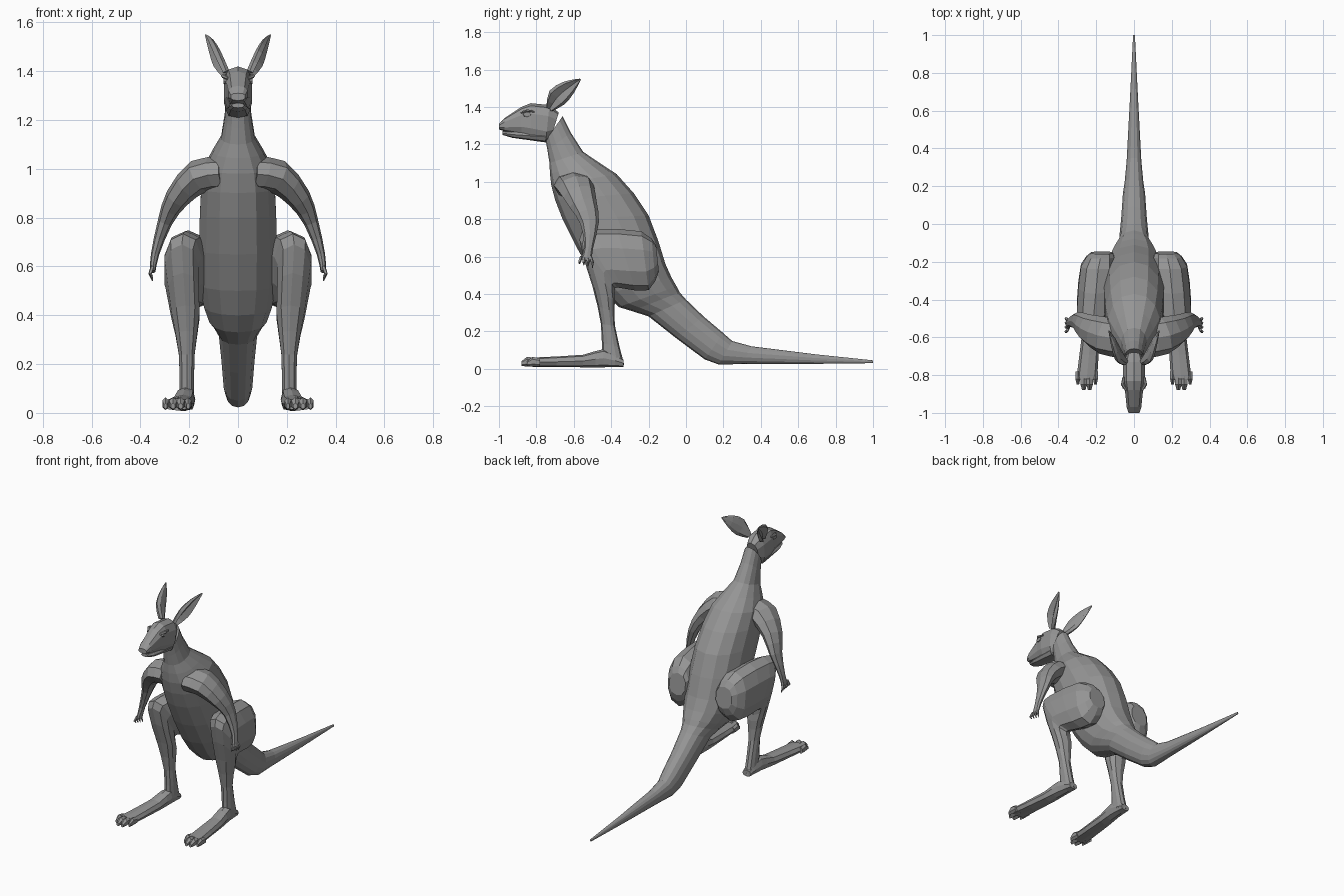
import bpy, bmesh, math
from mathutils import Vector

if "Cube" in bpy.data.objects:
    bpy.data.objects.remove(bpy.data.objects["Cube"])

GREY = (.3, .3, .3, 1)
fur = bpy.data.materials.new("grey fur")
fur.use_nodes = True
fur.diffuse_color = GREY
fur.node_tree.nodes["Principled BSDF"].inputs["Base Color"].default_value = GREY


def cut(front, back, width, x=0):
    """Cross-section spanning two side-view points, as centre and two half-vectors."""
    first, second = Vector((x, *front)), Vector((x, *back))
    return (first + second) / 2, (first - second) / 2, Vector((width, 0, 0))


def slab(y, top, base, width, x=0):
    """Upright cross-section at one depth."""
    return cut(front=(y, top), back=(y, base), width=width, x=x)


def joint(at, depth, thick):
    return Vector(at), depth, thick


def limb(joints, facing=(0, 1, 0)):
    """Turn joints into cross-sections square to the path."""
    path = [centre for centre, depth, thick in joints]
    rings = []
    for i, (centre, depth, thick) in enumerate(joints):
        along = path[min(i + 1, len(path) - 1)] - path[max(i - 1, 0)]
        along.normalize()
        face = Vector(facing)
        face = (face - along * face.dot(along)).normalized()
        rings.append((centre, face * depth, face.cross(along) * thick))
    return rings


def refine(rings):
    """Add a smoothly curved ring between each pair of rings."""
    result = [rings[0]]
    last = len(rings) - 1
    for i in range(last):
        before, start = rings[max(i - 1, 0)], rings[i]
        end, after = rings[i + 1], rings[min(i + 2, last)]
        middle = tuple((s + e) * 9 / 16 - (b + a) / 16
                       for b, s, e, a in zip(before, start, end, after))
        result += [middle, end]
    return result


def loft(name, rings, sides, mirror=True, square=1, cup=0):
    """Skin the rings; square flattens the sides, cup hollows one side."""
    bm = bmesh.new()
    loops = []
    for centre, depth, width in rings:
        loop = []
        for i in range(sides):
            angle = math.tau * i / sides
            u, w = (math.copysign(abs(f) ** square, f)
                    for f in (math.cos(angle), math.sin(angle)))
            if cup and w > .5 and abs(u) < .6:
                w = -cup
            loop.append(bm.verts.new(centre + depth * u + width * w))
        loops.append(loop)
    for lower, upper in zip(loops, loops[1:]):
        for i in range(sides):
            bm.faces.new((lower[i - 1], lower[i], upper[i], upper[i - 1]))
    bm.faces.new(loops[0])
    bm.faces.new(loops[-1])
    bmesh.ops.recalc_face_normals(bm, faces=bm.faces)
    mesh = bpy.data.meshes.new(name)
    bm.to_mesh(mesh)
    bm.free()
    mesh.materials.append(fur)
    part = bpy.data.objects.new(name, mesh)
    bpy.context.collection.objects.link(part)
    if mirror:
        part.modifiers.new("mirror", "MIRROR").use_mirror_merge = False


# Neck, trunk and tail in one skin
loft("body_and_tail", refine([
    cut(front=(-.75, 1.22), back=(-.66, 1.35), width=.05),
    cut(front=(-.73, 1.1), back=(-.55, 1.16), width=.07),
    cut(front=(-.72, .98), back=(-.37, 1.04), width=.14),
    cut(front=(-.66, .8), back=(-.2, .82), width=.16),
    cut(front=(-.5, .5), back=(-.11, .56), width=.16),
    cut(front=(-.36, .33), back=(-.05, .44), width=.12),
    cut(front=(-.2, .28), back=(0, .37), width=.08),
    cut(front=(.1, .05), back=(.2, .19), width=.06),
    cut(front=(.3, .025), back=(.35, .12), width=.04),
    cut(front=(1, .03), back=(1, .045), width=.005),
]), sides=14, mirror=False, square=.9)

# Skull and upper muzzle
loft("head", [
    cut(front=(-.68, 1.37), back=(-.72, 1.24), width=.04),
    cut(front=(-.73, 1.41), back=(-.75, 1.21), width=.06),
    slab(y=-.83, top=1.42, base=1.23, width=.06),
    slab(y=-.88, top=1.4, base=1.25, width=.05),
    slab(y=-.97, top=1.34, base=1.27, width=.04),
    slab(y=-1, top=1.31, base=1.28, width=.03),
], sides=10, mirror=False, square=.75)

# Lower jaw
loft("jaw", [
    slab(y=-.75, top=1.27, base=1.21, width=.05),
    slab(y=-.93, top=1.27, base=1.235, width=.04),
    slab(y=-.98, top=1.27, base=1.25, width=.025),
], sides=8, mirror=False, square=.8)

# Eyes under brow ridges
loft("eye", limb([
    joint(at=(.04, -.85, 1.36), depth=.024, thick=.016),
    joint(at=(.06, -.85, 1.36), depth=.02, thick=.012),
]), sides=8)
loft("brow", limb([
    joint(at=(.04, -.88, 1.37), depth=.008, thick=.006),
    joint(at=(.06, -.85, 1.38), depth=.01, thick=.008),
    joint(at=(.055, -.81, 1.375), depth=.006, thick=.005),
], facing=(1, 0, 0)), sides=6)

# Cupped ears
loft("ear", refine(limb([
    joint(at=(.05, -.73, 1.39), depth=.02, thick=.02),
    joint(at=(.085, -.69, 1.45), depth=.054, thick=.022),
    joint(at=(.11, -.625, 1.505), depth=.04, thick=.015),
    joint(at=(.133, -.565, 1.548), depth=.004, thick=.003),
], facing=(0, 1, -1))), sides=8, cup=.3)

# Arms from shoulder to palm
loft("arm", refine(limb([
    joint(at=(.06, -.61, .98), depth=.1, thick=.07),
    joint(at=(.16, -.59, .97), depth=.1, thick=.07),
    joint(at=(.25, -.55, .88), depth=.075, thick=.05),
    joint(at=(.3, -.515, .78), depth=.05, thick=.03),
    joint(at=(.34, -.52, .65), depth=.024, thick=.017),
    joint(at=(.35, -.535, .58), depth=.03, thick=.012),
])), sides=8)

# Curled fingers fanned across the palm
for i in range(4):
    y = -.51 - i / 60
    spread = y - i / 150 + .01
    loft(f"finger_{i + 1}", limb([
        joint(at=(.35, y, .6), depth=.008, thick=.008),
        joint(at=(.36, spread, .57), depth=.008, thick=.008),
        joint(at=(.35, spread, .54 + i / 150), depth=.002, thick=.002),
    ]), sides=5)

# Thigh fanning round the knee into shin and heel
loft("leg", refine([
    cut(front=(-.16, .66), back=(-.145, .52), width=.06, x=.17),
    cut(front=(-.24, .735), back=(-.2, .42), width=.095, x=.19),
    cut(front=(-.5, .745), back=(-.34, .43), width=.09, x=.215),
    cut(front=(-.57, .69), back=(-.38, .43), width=.07, x=.23),
    cut(front=(-.5, .44), back=(-.38, .36), width=.06, x=.215),
    cut(front=(-.455, .24), back=(-.38, .23), width=.033, x=.21),
    cut(front=(-.45, .06), back=(-.33, .02), width=.032, x=.21),
]), sides=10, square=.85)

# Long hind feet
loft("foot", refine([
    slab(y=-.335, top=.05, base=.01, width=.03, x=.21),
    slab(y=-.44, top=.105, base=.008, width=.04, x=.215),
    slab(y=-.55, top=.075, base=.008, width=.046, x=.225),
    slab(y=-.82, top=.06, base=.01, width=.055, x=.25),
]), sides=8, square=.8)

# Toes, with the middle pair longer and thicker
for i in range(4):
    middle = i in (1, 2)
    x = .204 + i * .031
    tip = -.88 if middle else -.85
    width = .02 if middle else .015
    loft(f"toe_{i + 1}", [
        slab(y=-.78, top=.055, base=.012, width=width, x=x),
        slab(y=tip + .03, top=.064, base=.012, width=width, x=x),
        slab(y=tip, top=.04, base=.015, width=width / 2, x=x),
    ], sides=6)
